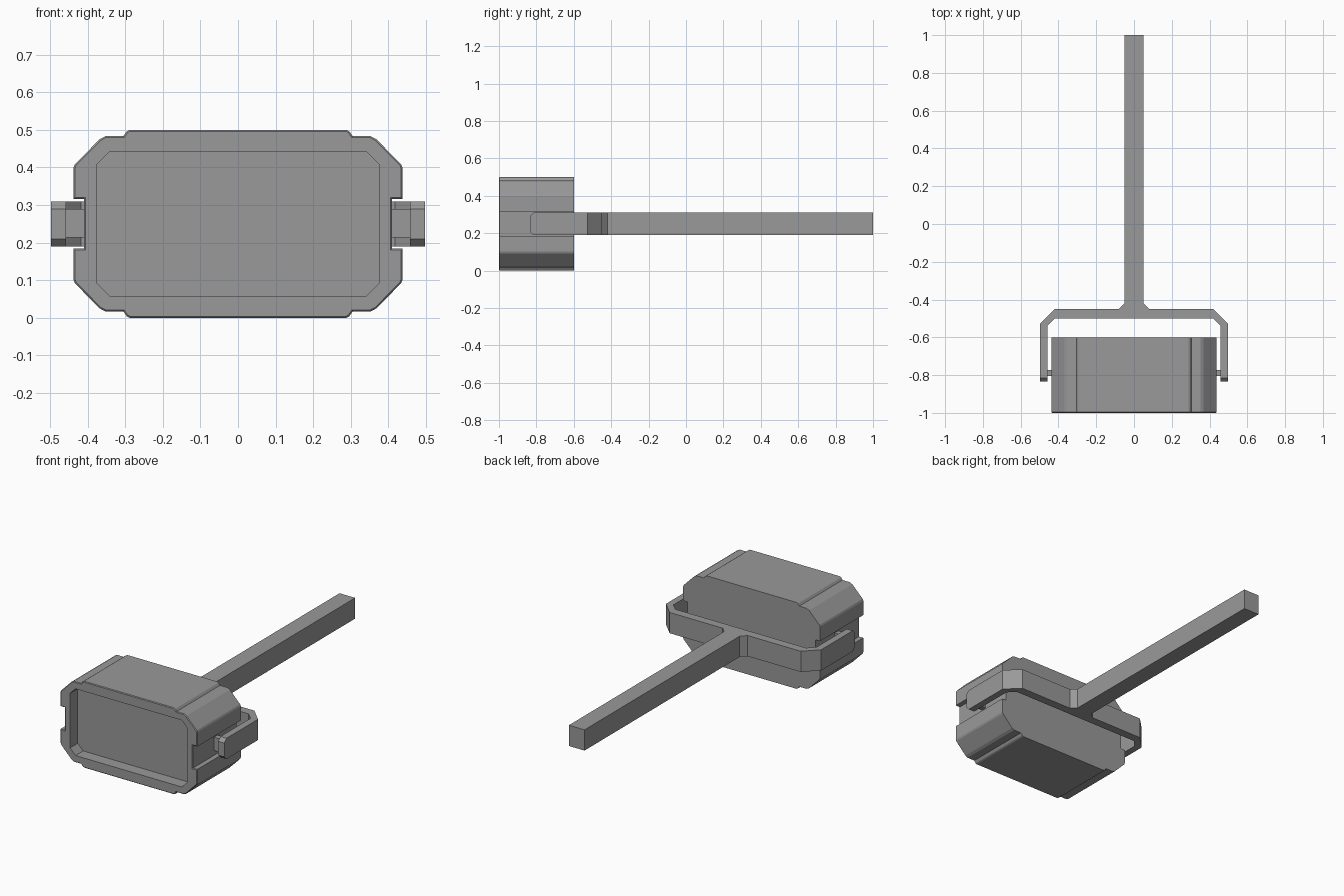
import bpy, bmesh
from mathutils import Vector

cube = bpy.data.objects.get("Cube")
if cube:
    bpy.data.objects.remove(cube, do_unlink=True)

grey = bpy.data.materials.new("mid_grey")
grey.use_nodes = True
COLOUR = (0.32, 0.32, 0.32, 1)
grey.diffuse_color = COLOUR
grey.node_tree.nodes["Principled BSDF"].inputs["Base Color"].default_value = COLOUR

MID_Z = 0.25


def prism(name, outline, axis, start, end):
    """Extrude a closed outline along y (outline is x, z) or z (outline is x, y)."""
    bm = bmesh.new()
    place = (lambda a, b: (a, start, b)) if axis == "y" else (lambda a, b: (a, b, start))
    face = bm.faces.new([bm.verts.new(place(a, b)) for a, b in outline])
    ext = bmesh.ops.extrude_face_region(bm, geom=[face])
    move = Vector((0, end - start, 0)) if axis == "y" else Vector((0, 0, end - start))
    bmesh.ops.translate(bm, vec=move, verts=[v for v in ext["geom"] if isinstance(v, bmesh.types.BMVert)])
    bmesh.ops.recalc_face_normals(bm, faces=bm.faces)
    mesh = bpy.data.meshes.new(name)
    bm.to_mesh(mesh)
    bm.free()
    mesh.materials.append(grey)
    obj = bpy.data.objects.new(name, mesh)
    bpy.context.collection.objects.link(obj)
    return obj


def edit(obj, action):
    bm = bmesh.new()
    bm.from_mesh(obj.data)
    action(bm)
    bm.to_mesh(obj.data)
    bm.free()


def four_way(quarter):
    """Mirror a quarter outline (x, height above the middle) into a full loop."""
    half = quarter + [(x, -h) for x, h in reversed(quarter)]
    full = half + [(-x, h) for x, h in reversed(half)]
    return [(x, MID_Z + h) for x, h in full]


# Head block: raised top and bottom panels, cut corners, slots along the sides
head = prism("head", four_way([
    (0.288, 0.25), (0.296, 0.246), (0.305, 0.233), (0.353, 0.233), (0.368, 0.225),
    (0.434, 0.158), (0.438, 0.148), (0.438, 0.066), (0.41, 0.066)]), "y", -1, -0.6)


def soften_rim(bm):
    rim = [e for e in bm.edges if all(v.co.y < -0.99 for v in e.verts)]
    bmesh.ops.bevel(bm, geom=rim, offset=0.004, segments=1, affect="EDGES")


edit(head, soften_rim)

# Shallow recess in the front face
cutter = prism("recess_cutter", four_way([(0.34, 0.193), (0.375, 0.158)]), "y", -1.1, -0.93)
cutter.hide_render = True
cut = head.modifiers.new("recess", "BOOLEAN")
cut.operation = "DIFFERENCE"
cut.solver = "EXACT"
cut.object = cutter
bpy.context.view_layer.objects.active = head
bpy.ops.object.modifier_apply(modifier=cut.name)
bpy.data.objects.remove(cutter, do_unlink=True)

# Handle and fork in one piece
side = [(0.05, 1), (0.05, -0.42), (0.08, -0.45), (0.42, -0.45), (0.497, -0.527),
        (0.497, -0.835), (0.458, -0.835), (0.458, -0.54), (0.418, -0.5)]
fork = prism("handle_and_fork", side + [(-x, y) for x, y in reversed(side)], "z", 0.19, 0.31)


def cut_tips(bm):
    tips = [e for e in bm.edges if all(v.co.y < -0.83 for v in e.verts)
            and abs(e.verts[0].co.z - e.verts[1].co.z) < 0.001]
    bmesh.ops.bevel(bm, geom=tips, offset=0.02, segments=1, affect="EDGES")


edit(fork, cut_tips)

# Pivot pins between fork and head
for name, s in (("left_pin", 1), ("right_pin", -1)):
    prism(name, [(s * 0.405, -0.806), (s * 0.46, -0.806), (s * 0.46, -0.774), (s * 0.405, -0.774)],
          "z", 0.213, 0.29)
